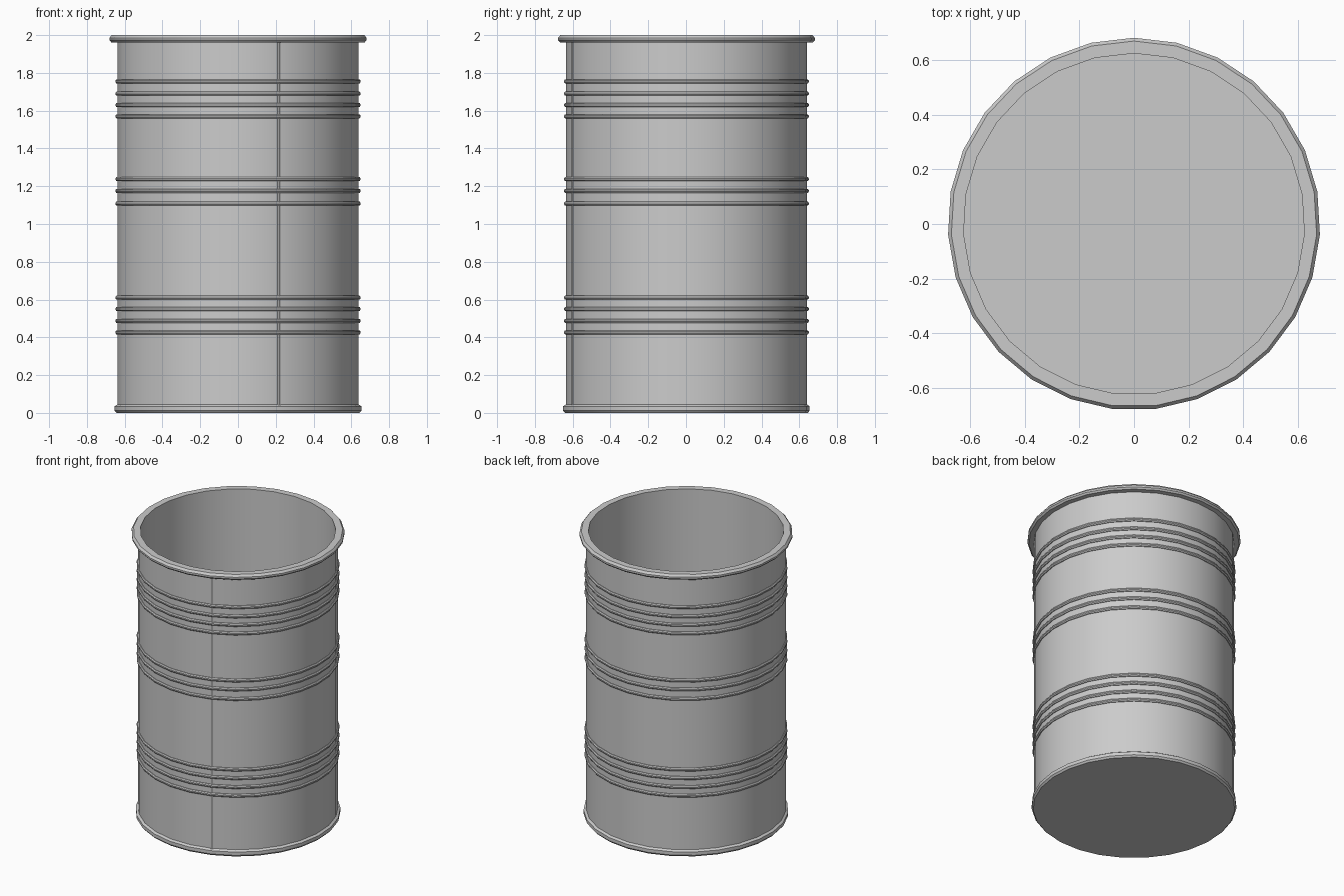
import bpy, math

if "Cube" in bpy.data.objects:
    bpy.data.objects.remove(bpy.data.objects["Cube"])

SIDES = 27
START = math.pi / 2  # one corner points to +y


def make_mesh(name, verts, faces):
    mesh = bpy.data.meshes.new(name)
    mesh.from_pydata(verts, [], faces)
    mesh.update()
    obj = bpy.data.objects.new(name, mesh)
    bpy.context.collection.objects.link(obj)
    bpy.ops.object.select_all(action='DESELECT')
    obj.select_set(True)
    bpy.context.view_layer.objects.active = obj
    bpy.ops.object.mode_set(mode='EDIT')
    bpy.ops.mesh.select_all(action='SELECT')
    bpy.ops.mesh.normals_make_consistent(inside=False)
    bpy.ops.object.mode_set(mode='OBJECT')
    bpy.ops.object.shade_smooth_by_angle(angle=math.radians(30))
    return obj


def lathe(name, profile, closed):
    """Spin (radius, z) points; closed joins last to first, otherwise caps both ends."""
    n = len(profile)
    verts = []
    for r, z in profile:
        for i in range(SIDES):
            a = START + 2 * math.pi * i / SIDES
            verts.append((r * math.cos(a), r * math.sin(a), z))
    faces = []
    for k in range(n if closed else n - 1):
        p, q = k * SIDES, ((k + 1) % n) * SIDES
        for i in range(SIDES):
            j = (i + 1) % SIDES
            faces.append((p + i, p + j, q + j, q + i))
    if not closed:
        faces.append(tuple(range(SIDES)))
        faces.append(tuple(range((n - 1) * SIDES, n * SIDES)))
    return make_mesh(name, verts, faces)


# Hollow body with floor, bottom bead and rolled top rim
lathe("barrel_body", [
    (0.645, 0.0), (0.655, 0.012), (0.655, 0.035), (0.64, 0.045),
    (0.64, 1.96), (0.672, 1.962), (0.682, 1.973), (0.682, 1.985), (0.67, 2.0),
    (0.625, 2.0), (0.625, 0.02)], closed=False)

# Three groups of raised hoops
groups = {"upper": (1.755, 1.69, 1.63, 1.57),
          "middle": (1.238, 1.175, 1.108),
          "lower": (0.61, 0.55, 0.487, 0.426)}
for group, heights in groups.items():
    for i, z in enumerate(heights):
        lathe(f"{group}_hoop_{i + 1}", [
            (0.632, z - 0.011), (0.645, z - 0.011), (0.65, z - 0.004),
            (0.65, z + 0.004), (0.645, z + 0.011), (0.632, z + 0.011)], closed=True)

# Vertical welded seam, front right
angle = math.radians(-70)
section = [(0.63, -0.009), (0.643, -0.009), (0.646, 0), (0.643, 0.009), (0.63, 0.009)]
verts = []
for z in (0.01, 1.965):
    for r, t in section:
        verts.append((r * math.cos(angle) - t * math.sin(angle),
                      r * math.sin(angle) + t * math.cos(angle), z))
m = len(section)
faces = [(i, (i + 1) % m, m + (i + 1) % m, m + i) for i in range(m)]
faces += [tuple(range(m)), tuple(range(m, 2 * m))]
make_mesh("vertical_seam", verts, faces)
